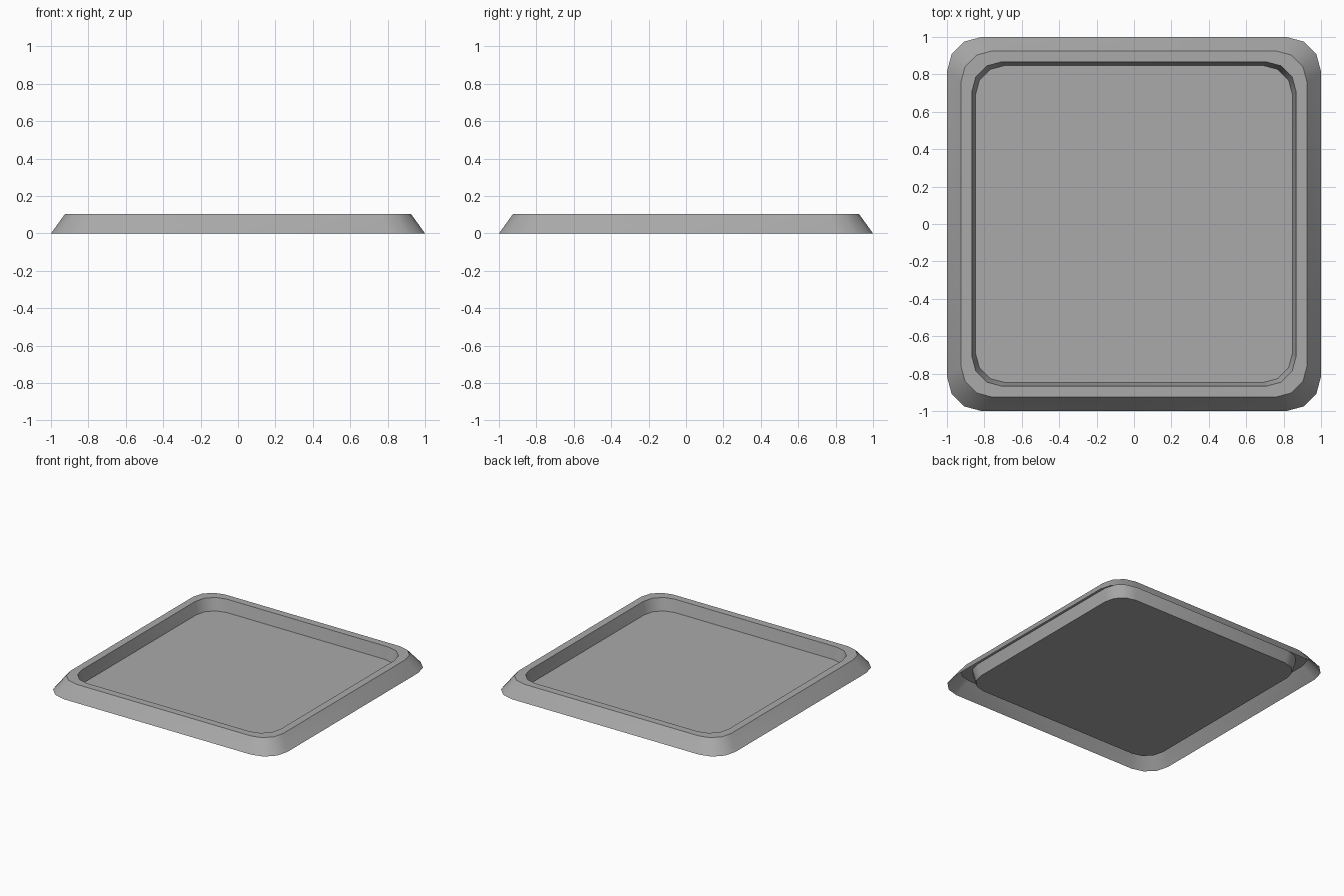
import bpy
import bmesh
from math import cos, sin, pi, radians

cube = bpy.data.objects.get("Cube")
if cube:
    bpy.data.objects.remove(cube, do_unlink=True)

# Single grey material
grey = bpy.data.materials.new("mid grey")
grey.use_nodes = True
colour = (0.4, 0.4, 0.4, 1)
grey.diffuse_color = colour
grey.node_tree.nodes["Principled BSDF"].inputs["Base Color"].default_value = colour

CORNER_STEPS = 3


def rounded_square(bm, half, radius, z):
    """Ring of vertices around a square with rounded corners."""
    ring = []
    for quarter in range(4):
        mid = (quarter + 0.5) * pi / 2
        cx = (half - radius) * (1 if cos(mid) > 0 else -1)
        cy = (half - radius) * (1 if sin(mid) > 0 else -1)
        for step in range(CORNER_STEPS + 1):
            a = (quarter + step / CORNER_STEPS) * pi / 2
            ring.append(bm.verts.new((cx + radius * cos(a), cy + radius * sin(a), z)))
    return ring


# Cross-section from the outer foot, over the rim, down to the floor:
# half width, corner radius, height
profile = [
    (1.0, 0.185, 0.0),
    (0.925, 0.165, 0.104),
    (0.867, 0.16, 0.104),
    (0.847, 0.155, 0.01),
]

# Hollow tray shell, open underneath
bm = bmesh.new()
rings = [rounded_square(bm, *section) for section in profile]
for lower, upper in zip(rings, rings[1:]):
    count = len(lower)
    for i in range(count):
        j = (i + 1) % count
        bm.faces.new((lower[i], lower[j], upper[j], upper[i]))
bm.faces.new(rings[-1])

mesh = bpy.data.meshes.new("tray")
bm.to_mesh(mesh)
bm.free()
mesh.materials.append(grey)
tray = bpy.data.objects.new("tray", mesh)
bpy.context.collection.objects.link(tray)

# Smooth corners, crisp rim
bpy.ops.object.select_all(action='DESELECT')
tray.select_set(True)
bpy.context.view_layer.objects.active = tray
bpy.ops.object.shade_smooth_by_angle(angle=radians(35))
